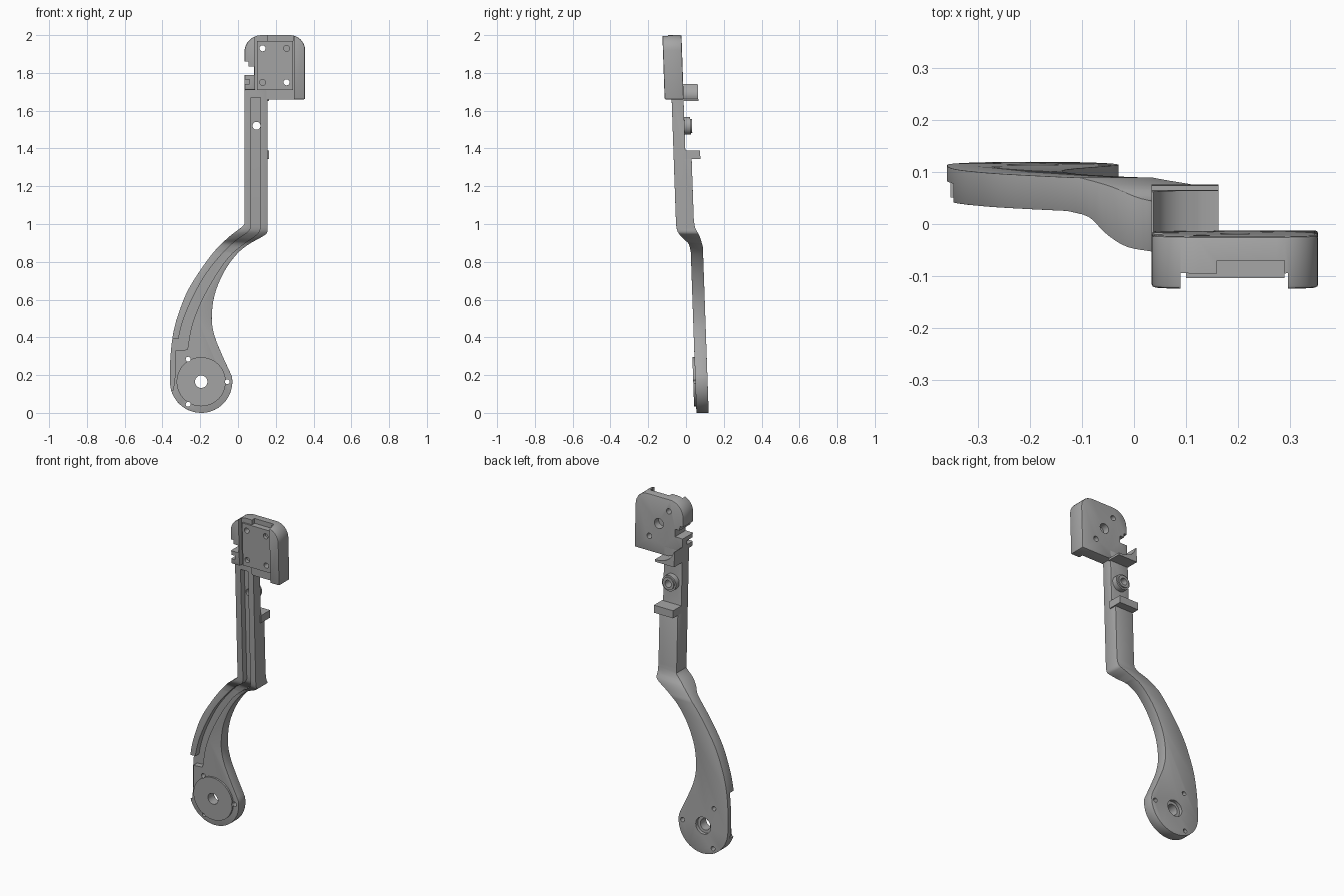
import bpy, bmesh, math
from mathutils import Vector

cube = bpy.data.objects.get("Cube")
if cube:
    bpy.data.objects.remove(cube)

grey = bpy.data.materials.new("mid_grey")
grey.use_nodes = True
COLOR = (0.38, 0.38, 0.38, 1)
grey.diffuse_color = COLOR
grey.node_tree.nodes["Principled BSDF"].inputs["Base Color"].default_value = COLOR


def prism(name, pts, lo, hi, axis="y"):
    """Extrude an (x, z) outline along y, or a (y, z) outline along x."""
    place = (lambda p, t: (p[0], t, p[1])) if axis == "y" else (lambda p, t: (t, p[0], p[1]))
    bm = bmesh.new()
    face = bm.faces.new([bm.verts.new(place(p, lo)) for p in pts])
    ext = bmesh.ops.extrude_face_region(bm, geom=[face])
    moved = [v for v in ext["geom"] if isinstance(v, bmesh.types.BMVert)]
    bmesh.ops.translate(bm, verts=moved, vec=Vector(place((0, 0), hi - lo)))
    bmesh.ops.recalc_face_normals(bm, faces=bm.faces)
    mesh = bpy.data.meshes.new(name)
    bm.to_mesh(mesh)
    bm.free()
    mesh.materials.append(grey)
    obj = bpy.data.objects.new(name, mesh)
    bpy.context.collection.objects.link(obj)
    return obj


def box(name, x0, x1, y0, y1, z0, z1):
    return prism(name, [(x0, z0), (x1, z0), (x1, z1), (x0, z1)], y0, y1)


def arc(cx, cz, r, a0, a1, n):
    angles = [math.radians(a0 + (a1 - a0) * i / n) for i in range(n + 1)]
    return [(cx + r * math.cos(a), cz + r * math.sin(a)) for a in angles]


def cyl(name, c, r, y0, y1, n=32):
    return prism(name, arc(c[0], c[1], r, 0, 360, n)[:-1], y0, y1)


def spline(pts, n=4):
    """Smooth open curve through the points."""
    p = [Vector(q) for q in [pts[0], *pts, pts[-1]]]
    out = []
    for a, b, c, d in zip(p, p[1:], p[2:], p[3:]):
        for i in range(n):
            t = i / n
            out.append(tuple(0.5 * (2 * b + (c - a) * t + (2 * a - 5 * b + 4 * c - d) * t * t
                                    + (3 * b - a - 3 * c + d) * t ** 3)))
    return out + [pts[-1]]


def apply(obj, kind, **props):
    mod = obj.modifiers.new(kind, kind)
    for key, value in props.items():
        setattr(mod, key, value)
    bpy.context.view_layer.update()
    mesh = bpy.data.meshes.new_from_object(obj.evaluated_get(bpy.context.evaluated_depsgraph_get()))
    obj.modifiers.clear()
    obj.data = mesh


def combine(obj, tool, operation="DIFFERENCE"):
    apply(obj, "BOOLEAN", object=tool, operation=operation, solver="EXACT")
    bpy.data.objects.remove(tool)


PIVOT = (-0.195, 0.165)
BOSS = (0.098, 1.52)

# Arm: front outline crossed with the cranked side profile
outer = spline([(0.034, 1.0), (0.015, 0.98), (-0.05, 0.93), (-0.13, 0.85), (-0.21, 0.74), (-0.27, 0.64),
                (-0.31, 0.54), (-0.337, 0.45), (-0.352, 0.36), (-0.36, 0.26)])
inner = spline([(-0.04, 0.21), (-0.09, 0.32), (-0.125, 0.41), (-0.139, 0.5), (-0.125, 0.62),
                (-0.08, 0.735), (-0.02, 0.825), (0.045, 0.885), (0.14, 0.94), (0.156, 0.96)])
arm = prism("arm", [(0.034, 1.74), *outer, *arc(*PIVOT, 0.165, 180, 370, 28), *inner, (0.156, 1.74)],
            -0.3, 0.3)
front_bend = spline([(0.02, 0.85), (0.01, 0.895), (-0.02, 0.925), (-0.046, 0.96), (-0.053, 1.0)])
back_bend = spline([(0.042, 1.03), (0.048, 0.98), (0.07, 0.935), (0.085, 0.88)])
side = prism("side_profile", [(0.02, -0.1), *front_bend, (-0.053, 1.8), (0.01, 1.8), (0.01, 1.36),
                              (0.042, 1.36), *back_bend, (0.085, -0.1)], -1, 1, "x")
combine(arm, side, "INTERSECT")
apply(arm, "BEVEL", width=0.007, segments=2, limit_method="ANGLE", angle_limit=math.radians(50))

# Cable channel along the front, leaving a rim on the outer edge
rim = spline([(0.07, 0.985), (0.05, 0.955), (-0.02, 0.905), (-0.1, 0.825), (-0.18, 0.72),
              (-0.24, 0.61), (-0.28, 0.52), (-0.305, 0.44), (-0.315, 0.39)])
web = spline([(-0.268, 0.335), (-0.245, 0.46), (-0.2, 0.58), (-0.13, 0.71), (-0.05, 0.825),
              (0.03, 0.895), (0.1, 0.945), (0.12, 0.985)])
channel = prism("channel", [(0.07, 1.67), *rim, (-0.4, 0.39), (-0.4, 0.12), (-0.343, 0.12),
                            (-0.333, 0.2), (-0.33, 0.33), *web, (0.12, 1.67)], -0.3, 0.3)
floor = prism("channel_floor", [(-0.2, 0), (0.056, 0), *[(y + 0.037, z) for y, z in front_bend],
                                (-0.016, 1.8), (-0.2, 1.8)], -1, 1, "x")
combine(channel, floor, "INTERSECT")
combine(arm, channel)

# Pivot disc on the lower front, and the bores through it
disc = cyl("pivot_disc", PIVOT, 0.13, 0.009, 0.03, 48)
for part in (arm, disc):
    combine(part, cyl("bore", PIVOT, 0.033, -0.3, 0.3))
    for pin in arc(*PIVOT, 0.138, 0, 240, 2):
        combine(part, cyl("pin_hole", pin, 0.013, -0.3, 0.3, 16))
combine(arm, cyl("counterbore", PIVOT, 0.05, 0.065, 0.3))
combine(arm, cyl("boss_bore", BOSS, 0.021, -0.3, 0.3))

# Head block with open front recess and side hook
head = prism("head", [(0.034, 1.71), (0.15, 1.71), (0.15, 1.66), (0.355, 1.66),
                      *arc(0.275, 1.92, 0.08, 0, 90, 8), *arc(0.124, 1.91, 0.09, 90, 180, 8)],
             -0.09, 0.011)
apply(head, "BEVEL", width=0.006, segments=2, limit_method="ANGLE", angle_limit=math.radians(50))
for cut in [(0.09, 0.297, -0.3, -0.06, 1.6, 2.1), (0.16, 0.29, -0.07, -0.035, 1.97, 2.1),
            (0, 0.085, -0.3, 0.3, 1.79, 1.835), (0, 0.055, -0.3, 0.3, 1.825, 1.86),
            (0, 0.062, -0.3, -0.03, 1.74, 1.765)]:
    combine(head, box("cut", *cut))
combine(head, cyl("socket", (0.195, 1.84), 0.03, -0.03, 0.3))

# Mounting plate in the recess, with four screw holes
plate = box("mounting_plate", 0.1, 0.29, -0.07, -0.045, 1.71, 1.97)
for x, z, through in [(0.13, 1.93, True), (0.257, 1.75, True), (0.13, 1.75, False), (0.257, 1.93, False)]:
    for part in (plate, head):
        combine(part, cyl("screw_hole", (x, z), 0.016, -0.3, 0.3 if through else -0.05, 16))
combine(arm, box("arm_trim", 0, 0.3, -0.3, 0.3, 1.72, 1.9))

# Guides and boss on the back
lower_tab = box("lower_tab", 0.034, 0.163, 0, 0.088, 1.345, 1.39)
upper_tab = prism("upper_tab", [(0.034, 1.65), (0.163, 1.65), (0.163, 1.663),
                                *spline([(0.13, 1.664), (0.085, 1.68), (0.055, 1.705), (0.038, 1.74)]),
                                (0.034, 1.74)], 0, 0.088)
boss = cyl("boss", BOSS, 0.047, 0, 0.042)
collar = cyl("boss_collar", BOSS, 0.037, 0.03, 0.05)
for part in (boss, collar):
    combine(part, cyl("boss_bore", BOSS, 0.021, -0.3, 0.3))

# Lean every part slightly forward and smooth the curved sides
for part in (arm, disc, head, plate, lower_tab, upper_tab, boss, collar):
    for v in part.data.vertices:
        v.co.y -= 0.035 * (v.co.z - 1)
    bpy.ops.object.select_all(action="DESELECT")
    part.select_set(True)
    bpy.context.view_layer.objects.active = part
    bpy.ops.object.shade_smooth_by_angle(angle=math.radians(30))
